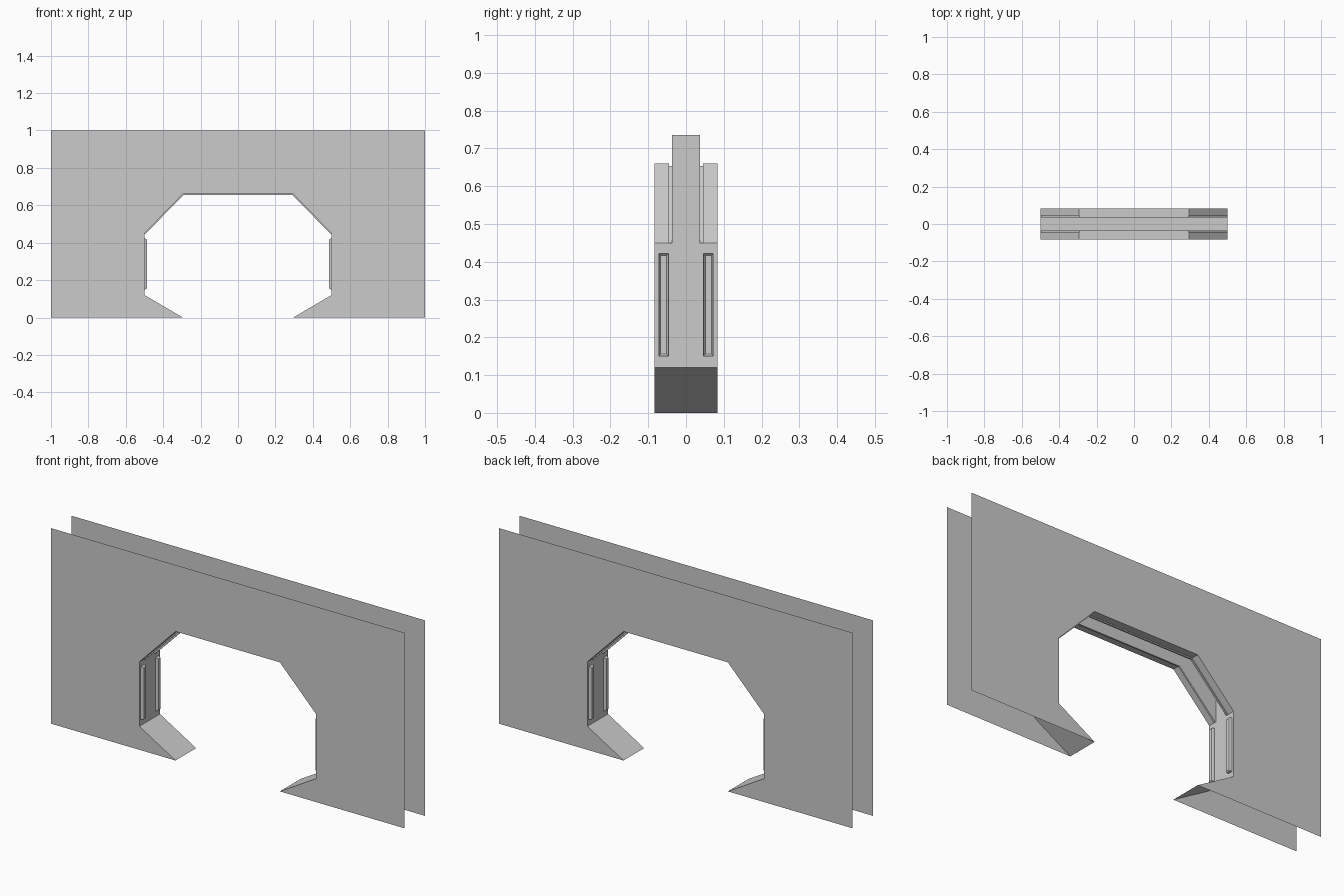
import bpy, bmesh

if "Cube" in bpy.data.objects:
    bpy.data.objects.remove(bpy.data.objects["Cube"])

HALF = 0.083    # half thickness of the wall
SLOT = 0.037    # half width of the centre slot
LIP = 0.045     # outer side of the slot lip
ARCH = [(-.5, .45), (-.295, .66), (.295, .66), (.5, .45)]
INNER = [(-.495, .447), (-.292, .654), (.292, .654), (.495, .447)]
SLOT_TOP = 0.735


def build(name, polys):
    """Make one object from a list of flat polygons."""
    bm = bmesh.new()
    for poly in polys:
        bm.faces.new([bm.verts.new(p) for p in poly])
    bmesh.ops.remove_doubles(bm, verts=bm.verts, dist=1e-5)
    bmesh.ops.recalc_face_normals(bm, faces=bm.faces)
    me = bpy.data.meshes.new(name)
    bm.to_mesh(me)
    bm.free()
    ob = bpy.data.objects.new(name, me)
    bpy.context.collection.objects.link(ob)
    return ob


def sweep(path, y0, y1):
    """Strip of quads along an xz path between two depths."""
    return [[(a[0], y0, a[1]), (b[0], y0, b[1]), (b[0], y1, b[1]), (a[0], y1, a[1])]
            for a, b in zip(path, path[1:])]


def flat(points, y):
    return [(x, y, z) for x, z in points]


def band(outer, inner, y):
    """Flat strip between two xz paths."""
    return [flat([outer[i], outer[i + 1], inner[i + 1], inner[i]], y)
            for i in range(len(outer) - 1)]


for s, side in ((-1, "front"), (1, "back")):
    # wall sheet with the doorway cut out, and its top edge strip
    outline = [(-1, 0), (-.295, 0), (-.5, .12)] + ARCH + \
              [(.5, .12), (.295, 0), (1, 0), (1, .98), (-1, .98)]
    build(side + "_wall", [flat(outline, s * HALF)])
    build(side + "_top_edge", [flat([(-1, .98), (1, .98), (1, 1), (-1, 1)], s * HALF)])

    # sloped arch lining with a small raised lip beside the slot
    build(side + "_arch_lining", sweep(ARCH, s * HALF, s * LIP))
    build(side + "_arch_lip", band(ARCH, INNER, s * LIP) + sweep(INNER, s * LIP, s * SLOT))

    # side of the door slot
    slot = [(-.5, .45), (-.5, SLOT_TOP), (.5, SLOT_TOP), (.5, .45)] + INNER[::-1]
    build(side + "_slot_side", [flat(slot, s * SLOT)])

# slot ceiling and upper jambs
build("slot_lining", sweep([(-.5, .45), (-.5, SLOT_TOP), (.5, SLOT_TOP), (.5, .45)], -SLOT, SLOT))

for s, side in ((-1, "left"), (1, "right")):
    # sloped sill
    build(side + "_sill", sweep([(s * .295, 0), (s * .5, .12)], -HALF, HALF))

    # jamb panel with openings behind the hollow bars
    ys = [-HALF, -.072, -.046, .046, .072, HALF]
    zs = [.12, .15, .422, .45]
    x = s * .5
    build(side + "_jamb", [
        [(x, ys[i], zs[j]), (x, ys[i + 1], zs[j]), (x, ys[i + 1], zs[j + 1]), (x, ys[i], zs[j + 1])]
        for i in range(5) for j in range(3) if not (j == 1 and i in (1, 3))])

    # hollow raised bars with tapered sides
    for yc, end in ((-.059, "front"), (.059, "back")):
        def ring(px, hy, inset):
            return [(px, yc - hy, .15 + inset), (px, yc + hy, .15 + inset),
                    (px, yc + hy, .422 - inset), (px, yc - hy, .422 - inset)]
        rings = [ring(x, .013, 0), ring(s * .49, .011, .002), ring(s * .486, .008, .006)]
        polys = [rings[-1]]
        for a, b in zip(rings, rings[1:]):
            polys += [[a[i], a[(i + 1) % 4], b[(i + 1) % 4], b[i]] for i in range(4)]
        build(side + "_" + end + "_bar", polys)
